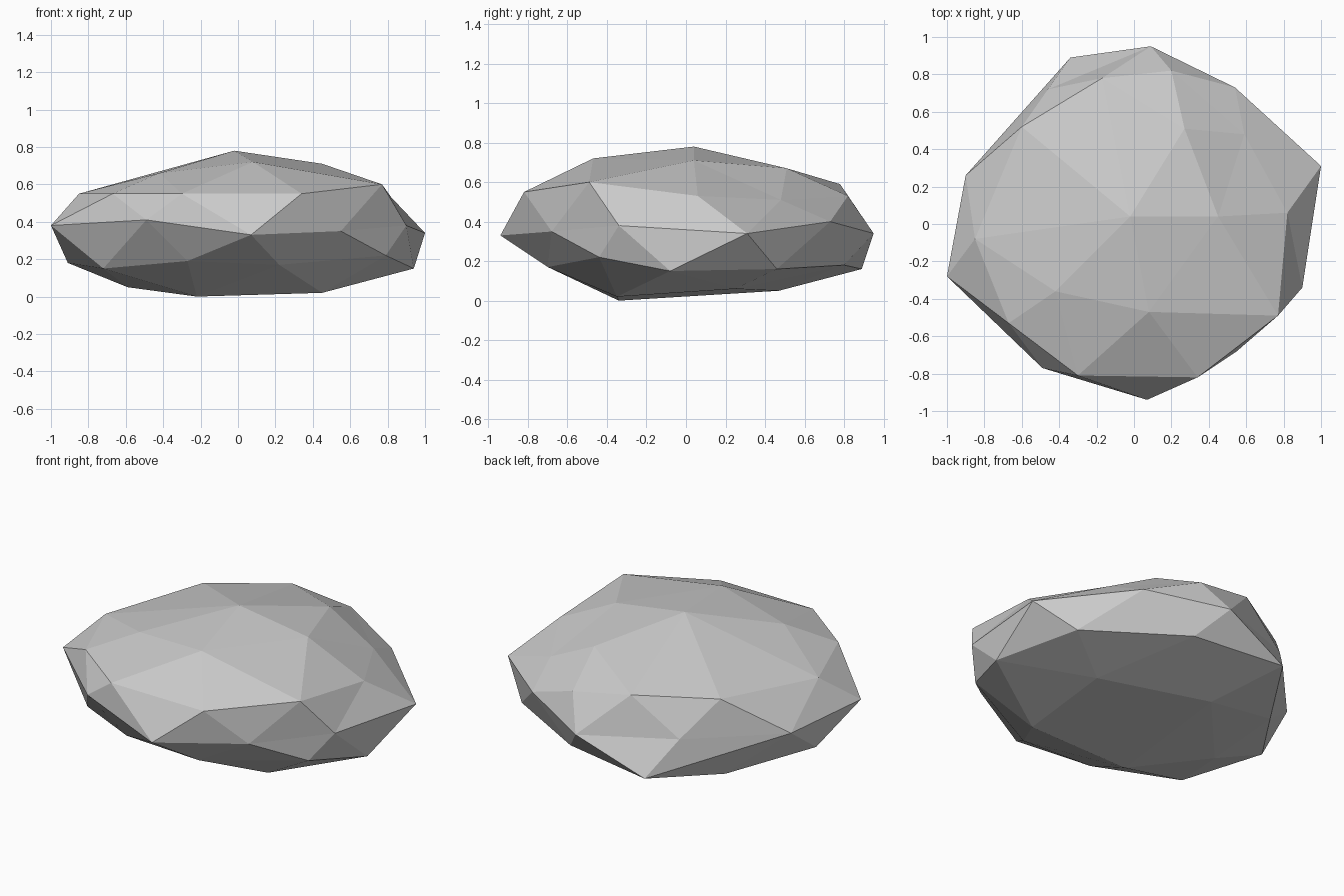
import bpy
import bmesh
from mathutils import Vector

# Remove the default cube only
default_cube = bpy.data.objects.get("Cube")
if default_cube:
    bpy.data.objects.remove(default_cube, do_unlink=True)


def make_material(name, colour):
    material = bpy.data.materials.new(name)
    material.use_nodes = True
    material.diffuse_color = colour
    shader = next(node for node in material.node_tree.nodes
                  if node.type == 'BSDF_PRINCIPLED')
    shader.inputs["Base Color"].default_value = colour
    shader.inputs["Roughness"].default_value = 0.9
    return material


def build_stone(name, tiers, centre, material, rounding=0.35):
    """Wrap flat facets around the tiers of corners.

    The corners are first eased toward a ball so that slightly hollow
    corners also join the wrapping, then each goes back to its own place.
    """
    bm = bmesh.new()
    home = bm.verts.layers.float_vector.new("home")
    for tier in tiers:
        for corner in tier:
            position = Vector(corner)
            offset = position - centre
            offset.z *= 2.4
            ball = offset.normalized()
            vert = bm.verts.new(offset.lerp(ball, rounding))
            vert[home] = position

    hull = bmesh.ops.convex_hull(bm, input=list(bm.verts))
    leftovers = set(hull["geom_interior"]) | set(hull["geom_unused"])
    loose = [item for item in leftovers if isinstance(item, bmesh.types.BMVert)]
    bmesh.ops.delete(bm, geom=loose, context='VERTS')

    for vert in bm.verts:
        vert.co = vert[home]
    bmesh.ops.recalc_face_normals(bm, faces=list(bm.faces))
    for face in bm.faces:
        face.smooth = False

    bm.verts.layers.float_vector.remove(home)
    mesh = bpy.data.meshes.new(name)
    bm.to_mesh(mesh)
    bm.free()
    mesh.materials.append(material)
    stone = bpy.data.objects.new(name, mesh)
    bpy.context.scene.collection.objects.link(stone)
    return stone


# Corner tiers of the boulder, from its crown down to its underside
crown = [(-.02, .04, .78), (.45, .04, .71), (.08, -.47, .72),
         (-.42, -.36, .66), (-.4, .35, .62), (.27, .51, .67)]
shoulder = [(.82, .06, .53), (.59, .48, .51), (.2, .82, .53), (-.17, .78, .59),
            (-.6, .52, .58), (-.85, -.08, .55), (-.67, -.53, .55),
            (-.3, -.81, .55), (.34, -.82, .55), (.77, -.49, .6)]
waist = [(1, .31, .34), (.54, .73, .4), (.09, .95, .34), (-.46, .72, .37),
         (-.9, .26, .35), (-1, -.28, .38), (-.49, -.77, .41),
         (.07, -.94, .33), (.55, -.68, .35), (.9, -.34, .38)]
belly = [(.94, -.08, .15), (.8, .46, .16), (.23, .8, .18), (-.34, .89, .16),
         (-.6, .47, .1), (-.91, .03, .18), (-.72, -.44, .15),
         (-.27, -.7, .19), (.22, -.7, .17), (.79, -.44, .22)]
underside = [(.48, .25, .06), (-.17, .47, .05), (-.59, 0, .05),
             (-.22, -.34, 0), (.45, -.35, .02)]

stone_grey = make_material("stone grey", (0.6, 0.6, 0.6, 1))
build_stone("boulder", [crown, shoulder, waist, belly, underside],
            Vector((0, 0, 0.38)), stone_grey)
